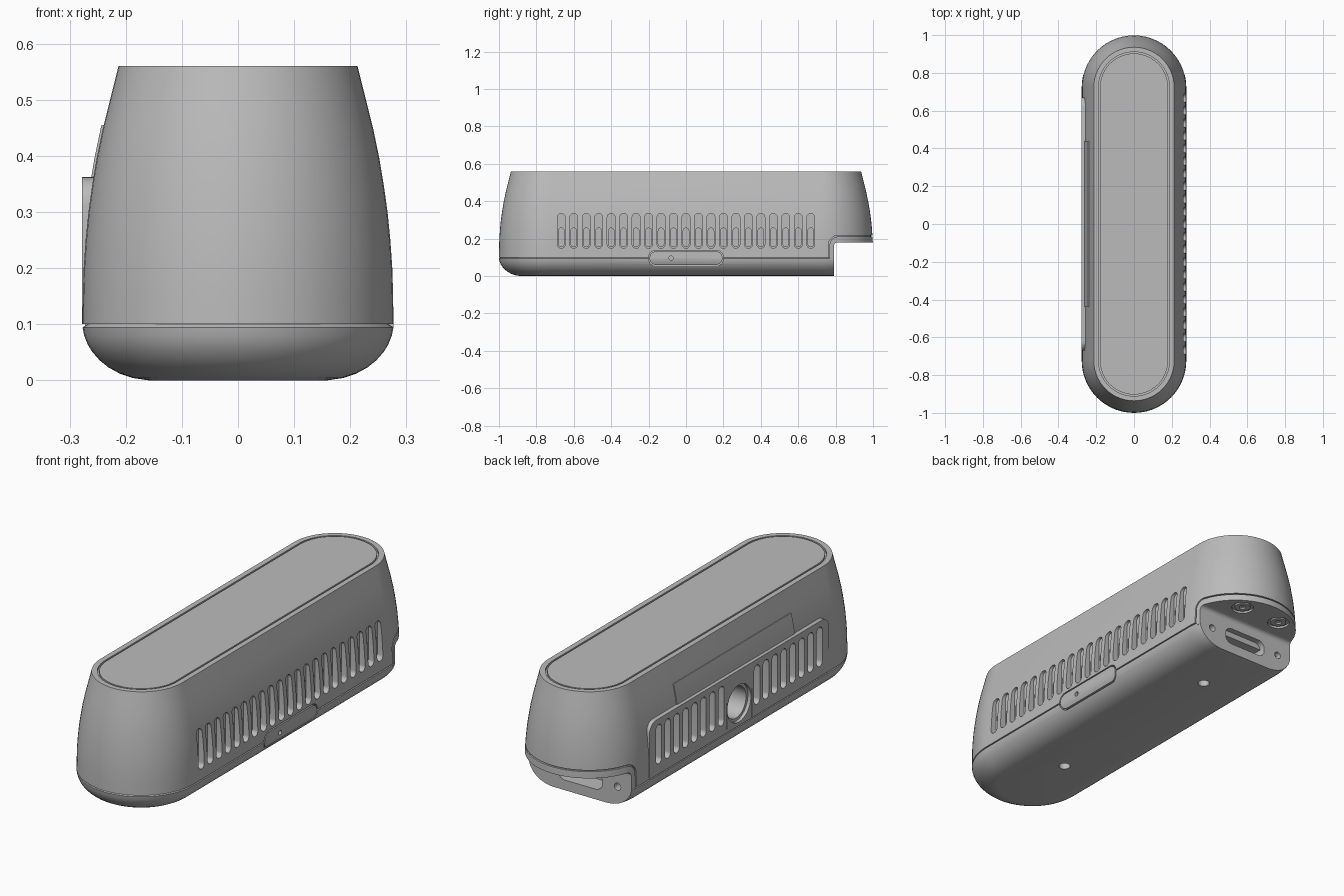
import bpy, bmesh, math

cube = bpy.data.objects.get("Cube")
if cube:
    bpy.data.objects.remove(cube, do_unlink=True)

grey = bpy.data.materials.new("plain grey")
grey.use_nodes = True
grey.diffuse_color = (0.5, 0.5, 0.5, 1)
grey.node_tree.nodes["Principled BSDF"].inputs["Base Color"].default_value = (0.5, 0.5, 0.5, 1)

SEG = 0.723     # half length of the straight sides
BASE = [(0.16, 0), (0.187, 0.004), (0.211, 0.012), (0.231, 0.023), (0.247, 0.036),
        (0.26, 0.051), (0.268, 0.064), (0.274, 0.079), (0.277, 0.094)]
BODY = [(0.277, 0.1), (0.2765, 0.15), (0.275, 0.2), (0.2715, 0.25), (0.2665, 0.3),
        (0.2595, 0.35), (0.251, 0.4), (0.2405, 0.45), (0.228, 0.5), (0.213, 0.56)]


def offset(profile, d):
    return [(r + d, z) for r, z in profile]


def make(name, bm):
    bmesh.ops.recalc_face_normals(bm, faces=bm.faces)
    mesh = bpy.data.meshes.new(name)
    bm.to_mesh(mesh)
    bm.free()
    mesh.materials.append(grey)
    ob = bpy.data.objects.new(name, mesh)
    bpy.context.scene.collection.objects.link(ob)
    return ob


def skin(bm, rings):
    """Bridge closed rings of points and cap both ends."""
    rows = [[bm.verts.new(p) for p in ring] for ring in rings]
    n = len(rows[0])
    for a, b in zip(rows, rows[1:]):
        for i in range(n):
            j = (i + 1) % n
            bm.faces.new((a[i], a[j], b[j], b[i]))
    bm.faces.new(rows[0][::-1])
    bm.faces.new(rows[-1])


def loft(name, profile, steps=28):
    """Stack of stadium outlines following a radius/height profile."""
    rings = []
    for r, z in profile:
        ring = []
        for side in (0, 1):
            for i in range(steps + 1):
                a = math.pi * (side + i / steps)
                ring.append((r * math.cos(a), r * math.sin(a) + (SEG if side == 0 else -SEG), z))
        rings.append(ring)
    bm = bmesh.new()
    skin(bm, rings)
    return make(name, bm)


def rounded(u, v, w, h, r, steps=8):
    """Rounded rectangle centred on u, v with half sizes w, h."""
    pts = []
    for k, (sx, sy) in enumerate(((1, 1), (-1, 1), (-1, -1), (1, -1))):
        for i in range(steps + 1):
            a = math.pi / 2 * (k + i / steps)
            pts.append((u + sx * (w - r) + r * math.cos(a), v + sy * (h - r) + r * math.sin(a)))
    clean = []
    for p in pts:
        if not clean or math.dist(p, clean[-1]) > 1e-5:
            clean.append(p)
    return clean[:-1] if math.dist(clean[0], clean[-1]) < 1e-5 else clean


def circle(u, v, r):
    return rounded(u, v, r, r, r)


def prism(name, outlines, axis, lo, hi):
    place = {"x": lambda u, v, t: (t, u, v), "y": lambda u, v, t: (u, t, v),
             "z": lambda u, v, t: (u, v, t)}[axis]
    bm = bmesh.new()
    for pts in outlines:
        skin(bm, [[place(u, v, t) for u, v in pts] for t in (lo, hi)])
    return make(name, bm)


def boolean(targets, tool, op="DIFFERENCE"):
    """Apply one boolean to each target, then remove the tool."""
    for ob in targets:
        mod = ob.modifiers.new("cut", "BOOLEAN")
        mod.operation, mod.solver, mod.object = op, "EXACT", tool
        bpy.context.view_layer.update()
        deps = bpy.context.evaluated_depsgraph_get()
        mesh = bpy.data.meshes.new_from_object(ob.evaluated_get(deps))
        ob.modifiers.clear()
        ob.data = mesh
    bpy.data.objects.remove(tool, do_unlink=True)


# Main solids: upper shell with a grooved lid, and a base with an inner core
shell = loft("upper_shell", BODY + [(0.188, 0.56), (0.188, 0.55), (0.18, 0.55), (0.18, 0.56)])
base = loft("base", BASE + offset(BODY[:8], -0.009))

# Notch lining at the back end
lining = loft("notch_lining", [(0.276, 0.085)] + BODY[:5])
boolean([lining], prism("tool", [rounded(1.068, 0.0, 0.3, 0.211, 0.045)], "x", -1, 1), "INTERSECT")
boolean([shell], prism("tool", [rounded(1.062, 0.0, 0.3, 0.217, 0.05)], "x", -1, 1))
boolean([base, lining], prism("tool", [rounded(1.09, -0.02, 0.3, 0.2, 0.02)], "x", -1, 1))

# Raised side panel
panel = prism("side_panel", [rounded(0, 0.231, 0.67, 0.131, 0.05)], "x", -0.278, -0.235)
foot = prism("tool", [rounded(0, 0.17, 0.67, 0.07, 0.001)], "x", -0.278, -0.235)
boolean([panel], foot, "UNION")

# Thin plate above the panel, following the wall
plate = loft("upper_side_plate", offset(BODY, 0.004))
boolean([plate], prism("tool", [rounded(0, 0.408, 0.44, 0.047, 0.003)], "x", -1, -0.15), "INTERSECT")

# Vent slots on both sides
PITCH = 0.0667
left = [i * PITCH for i in range(-10, 11)]
right = [i * PITCH for i in range(-9, 10) if abs(i) > 1]
for ys, sign, targets in ((left, 1, [shell, base]), (right, -1, [shell, base, panel])):
    for half_w, z, half_h, depth in ((0.021, 0.242, 0.093, 0.247), (0.015, 0.207, 0.05, 0.21)):
        slots = [rounded(y, z, half_w, half_h, half_w) for y in ys]
        boolean(targets, prism("tool", slots, "x", *sorted((sign * depth, sign * 0.4))))

# Round socket in the panel, with a seam on each side of it
everything = [shell, base, panel]
boolean(everything, prism("tool", [circle(0, 0.205, 0.088)], "x", -0.4, -0.262))
boolean(everything, prism("tool", [circle(0, 0.205, 0.074)], "x", -0.4, -0.14))
seams = [rounded(s * 0.093, 0.16, 0.002, 0.08, 0.001) for s in (-1, 1)]
boolean([panel], prism("tool", seams, "x", -0.4, -0.274))

# Flush tab low on the left side, in a narrow groove
tab = loft("side_tab", BASE + BODY)
boolean([tab], prism("tool", [rounded(0, 0.096, 0.195, 0.036, 0.035)], "x", 0.24, 1), "INTERSECT")
boolean([shell, base], prism("tool", [rounded(0, 0.096, 0.201, 0.042, 0.041)], "x", 0.255, 1))
boolean([tab], prism("tool", [circle(-0.08, 0.096, 0.011)], "x", 0.262, 1))

# Port and screw holes in the end wall of the notch
port = [rounded(0, 0.088, 0.115, 0.04, 0.035)]
port += [circle(s * 0.195, 0.09, 0.017) for s in (-1, 1)]
boolean([base, lining], prism("tool", port, "y", 0.7, 0.9))

# Screws in the notch ceiling and holes in the underside
boolean([base, lining], prism("tool", [circle(s * 0.107, 0.9, 0.05) for s in (-1, 1)], "z", 0.1, 0.19))
for side, s in (("left", 1), ("right", -1)):
    screw = prism(side + "_screw", [circle(s * 0.107, 0.9, 0.036)], "z", 0.182, 0.2)
    boolean([screw], prism("tool", [circle(s * 0.107, 0.9, 0.015)], "z", 0.1, 0.192))
boolean([base], prism("tool", [circle(0, s * 0.495, 0.026) for s in (-1, 1)], "z", -0.1, 0.04))

# Smooth shading with sharp edges kept
bpy.ops.object.select_all(action="DESELECT")
for ob in bpy.context.scene.objects:
    if ob.type == "MESH":
        ob.select_set(True)
        bpy.context.view_layer.objects.active = ob
bpy.ops.object.shade_smooth_by_angle(angle=math.radians(30))
